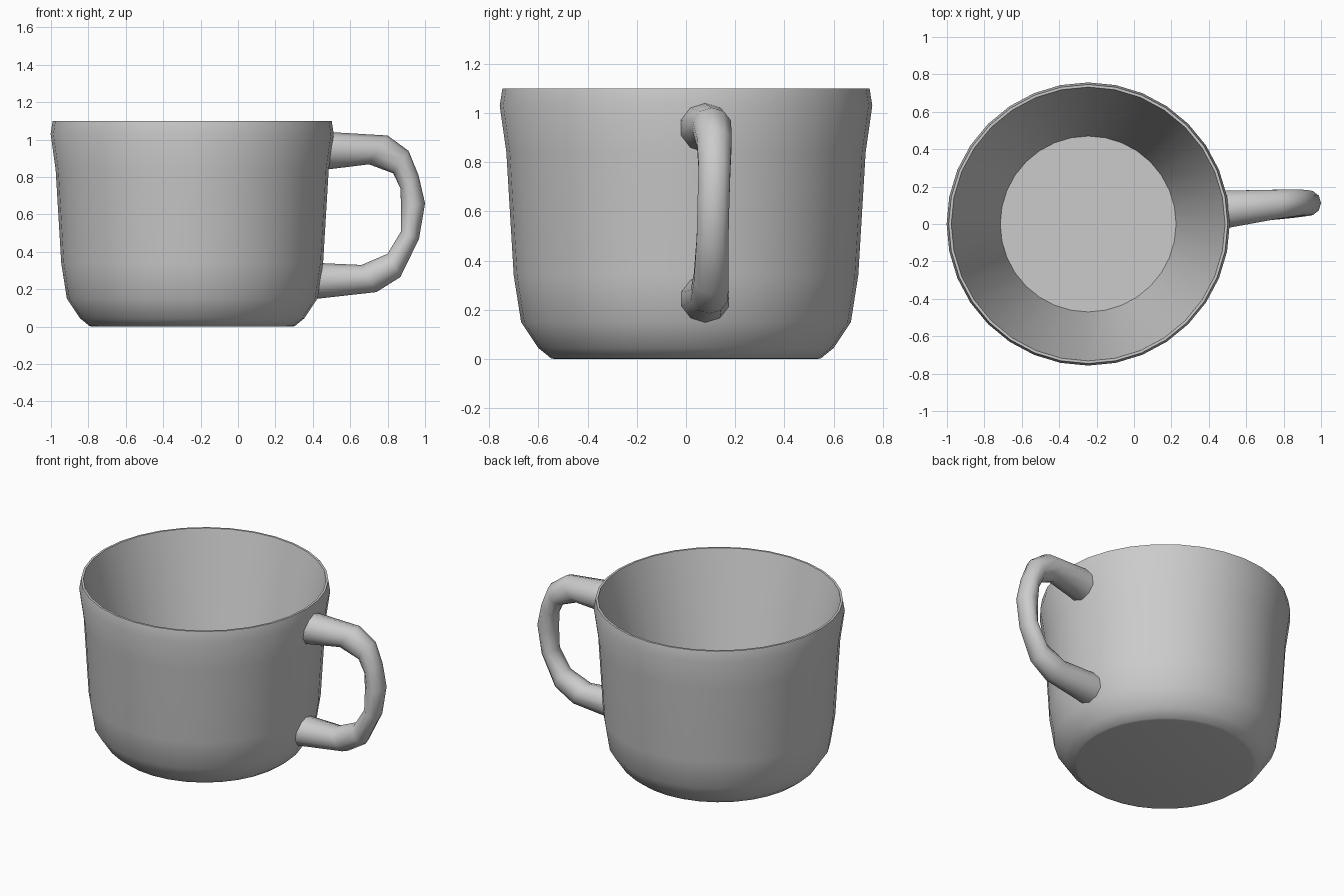
import bpy, bmesh, math
from mathutils import Vector

if "Cube" in bpy.data.objects:
    bpy.data.objects.remove(bpy.data.objects["Cube"])

CX = -0.245      # cup axis
SIDES = 32
OUTER = [(0.548, 0.003), (0.60, 0.045), (0.67, 0.15), (0.70, 0.34),
         (0.730, 0.84), (0.757, 1.03), (0.746, 1.10)]
INNER = [(0.732, 1.10), (0.47, 0.06)]
FLAT = [(0.53, 0.0)]


def loft(name, rings, cap, angle):
    """Skin a list of closed rings, optionally capping both ends."""
    bm = bmesh.new()
    loops = [[bm.verts.new(p) for p in ring] for ring in rings]
    n = len(loops[0])
    for a, b in zip(loops, loops[1:]):
        for i in range(n):
            j = (i + 1) % n
            bm.faces.new((a[i], a[j], b[j], b[i]))
    if cap:
        bm.faces.new(loops[0][::-1])
        bm.faces.new(loops[-1])
    bmesh.ops.recalc_face_normals(bm, faces=bm.faces[:])
    mesh = bpy.data.meshes.new(name)
    bm.to_mesh(mesh)
    bm.free()
    obj = bpy.data.objects.new(name, mesh)
    bpy.context.collection.objects.link(obj)
    bpy.ops.object.select_all(action='DESELECT')
    obj.select_set(True)
    bpy.context.view_layer.objects.active = obj
    bpy.ops.object.shade_smooth_by_angle(angle=math.radians(angle))
    return obj


def wall_x(y, z):
    """x just inside the outer wall on the handle side."""
    for (r0, z0), (r1, z1) in zip(OUTER, OUTER[1:]):
        if z0 <= z <= z1:
            r = r0 + (r1 - r0) * (z - z0) / (z1 - z0)
            return CX + math.sqrt(r * r - y * y) - 0.008
    return 0.47


# Cup body: base, outer wall, rim, tapering inner wall and floor
angles = [2 * math.pi * i / SIDES for i in range(SIDES)]
loft("cup_body", [[(CX + r * math.cos(a), r * math.sin(a), z) for a in angles]
                  for r, z in FLAT + OUTER + INNER], True, 60)

# Handle stations: outer x,z / inner x,z / centre y / half width
STATIONS = [
    (0.50, 1.04, 0.49, 0.84, 0.078, 0.105),
    (0.80, 1.022, 0.70, 0.868, 0.105, 0.082),
    (0.912, 0.94, 0.83, 0.82, 0.115, 0.074),
    (0.965, 0.81, 0.868, 0.74, 0.116, 0.068),
    (1.00, 0.66, 0.872, 0.64, 0.112, 0.068),
    (0.968, 0.47, 0.872, 0.51, 0.108, 0.068),
    (0.868, 0.265, 0.80, 0.39, 0.102, 0.074),
    (0.74, 0.185, 0.66, 0.33, 0.095, 0.080),
    (0.42, 0.148, 0.45, 0.34, 0.078, 0.102),
]
HANDLE_SIDES = 10
rings = []
for k, (ox, oz, ix, iz, cy, hw) in enumerate(STATIONS):
    mid = Vector(((ox + ix) / 2, cy, (oz + iz) / 2))
    out = Vector(((ox - ix) / 2, 0, (oz - iz) / 2))
    ring = []
    for i in range(HANDLE_SIDES):
        a = 2 * math.pi * i / HANDLE_SIDES
        p = mid + out * math.cos(a) + Vector((0, hw * math.sin(a), 0))
        if k in (0, len(STATIONS) - 1):      # ends follow the cup wall
            p.x = wall_x(p.y, p.z)
        ring.append(p)
    rings.append(ring)
loft("handle", rings, False, 80)
